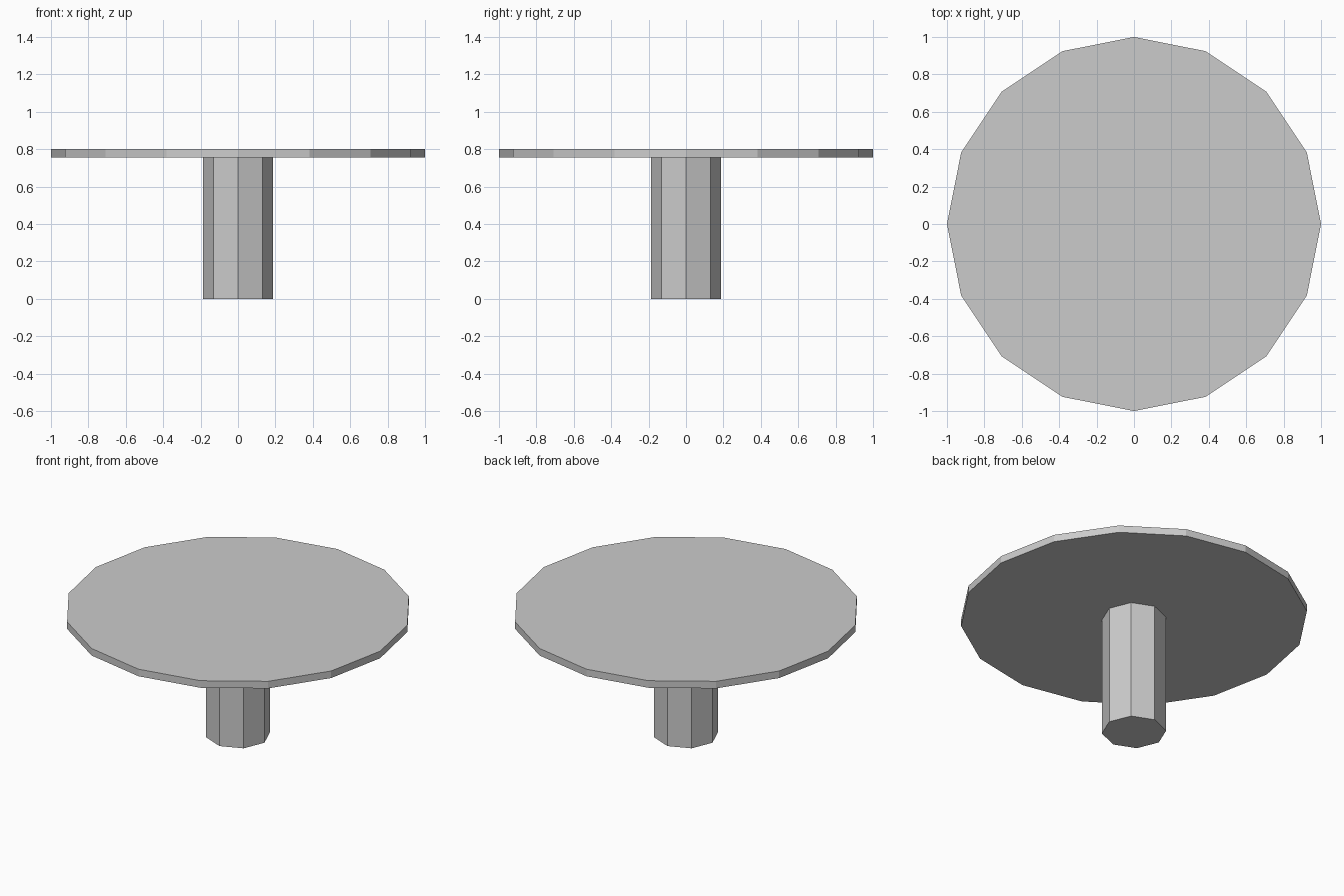
import bpy
import math

cube = bpy.data.objects.get("Cube")
if cube:
    bpy.data.objects.remove(cube, do_unlink=True)

# Single plain grey finish
GREY = (0.6, 0.6, 0.6, 1.0)
grey = bpy.data.materials.new("plain grey")
grey.use_nodes = True
grey.diffuse_color = GREY
grey.node_tree.nodes["Principled BSDF"].inputs["Base Color"].default_value = GREY


def prism(name, sides, radius, bottom, top):
    """Flat-sided upright cylinder with a corner on the y axis."""
    bpy.ops.mesh.primitive_cylinder_add(
        vertices=sides, radius=radius, depth=top - bottom,
        location=(0, 0, (bottom + top) / 2))
    part = bpy.context.object
    part.name = name
    part.data.materials.append(grey)
    return part


# Central pillar and round top
UNDERSIDE = 0.755
prism("pedestal", 8, 0.186, 0, UNDERSIDE)
prism("table_top", 16, 1, UNDERSIDE, 0.8)
